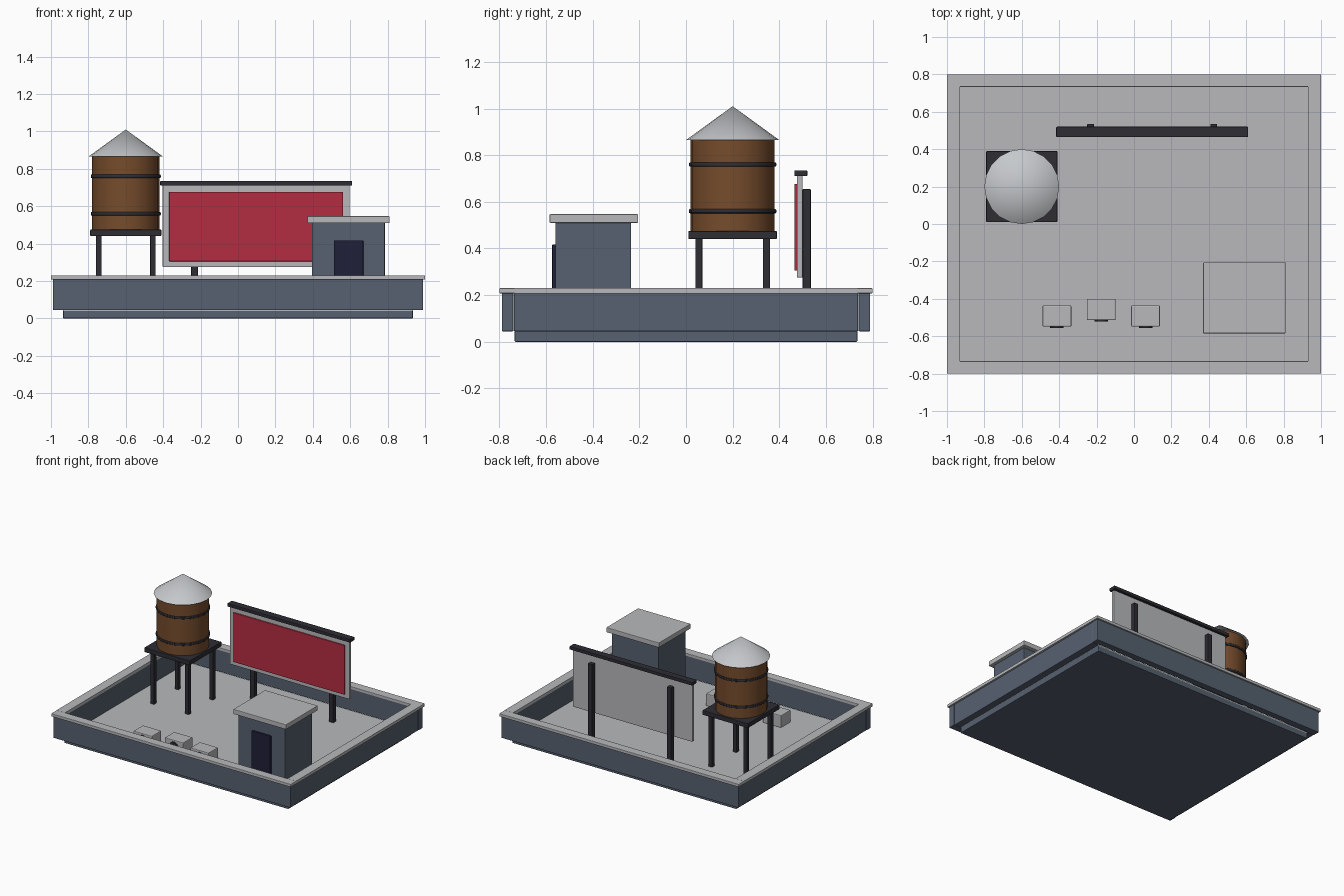
import bpy
import math

old = bpy.data.objects.get("Cube")
if old:
    bpy.data.objects.remove(old, do_unlink=True)


def material(name, r, g, b):
    m = bpy.data.materials.new(name)
    m.use_nodes = True
    m.diffuse_color = (r, g, b, 1)
    bsdf = next(n for n in m.node_tree.nodes if n.type == 'BSDF_PRINCIPLED')
    bsdf.inputs["Base Color"].default_value = (r, g, b, 1)
    return m


SLATE = material("slate_blue", 0.093, 0.12, 0.16)
GREY = material("light_grey", 0.48, 0.485, 0.50)
METAL = material("pale_metal", 0.56, 0.58, 0.60)
DARK = material("dark_iron", 0.026, 0.026, 0.034)
WOOD = material("brown_wood", 0.18, 0.072, 0.025)
RED = material("billboard_red", 0.45, 0.026, 0.052)
NAVY = material("door_navy", 0.014, 0.014, 0.042)


def box(name, x, y, z, mat, bevel=0.004):
    """Box from (low, high) ranges on each axis, with softened edges."""
    bpy.ops.mesh.primitive_cube_add(
        size=1, location=[(a + b) / 2 for a, b in (x, y, z)])
    ob = bpy.context.object
    ob.name = name
    ob.scale = [b - a for a, b in (x, y, z)]
    bpy.ops.object.transform_apply(location=False, rotation=False, scale=True)
    ob.data.materials.append(mat)
    if bevel:
        mod = ob.modifiers.new("soft_edges", 'BEVEL')
        mod.width = bevel
        mod.segments = 2
    return ob


def round_part(name, centre, low_r, high_r, depth, mat, sides=20, tilt=0):
    """Cylinder or cone centred on a point."""
    bpy.ops.mesh.primitive_cone_add(
        vertices=sides, radius1=low_r, radius2=high_r, depth=depth,
        location=centre, rotation=(tilt, 0, 0))
    ob = bpy.context.object
    ob.name = name
    ob.data.materials.append(mat)
    bpy.ops.object.shade_smooth_by_angle(angle=math.radians(40))
    return ob


def around(c, half):
    return (c - half, c + half)


FLOOR = 0.045

# Base slab and roof deck
box("base_slab", (-0.935, 0.935), (-0.735, 0.735), (0, FLOOR), SLATE)
box("roof_deck", (-0.932, 0.932), (-0.735, 0.735), (0.04, 0.049), GREY, 0)

# Parapet walls with caps
for side, tag in ((-1, "front"), (1, "back")):
    box(tag + "_wall", (-0.99, 0.99), around(side * 0.765, 0.025),
        (FLOOR, 0.21), SLATE)
    box(tag + "_wall_cap", (-1, 1), around(side * 0.7665, 0.0335),
        (0.208, 0.23), GREY, 0.003)
for side, tag in ((-1, "right"), (1, "left")):
    box(tag + "_wall", around(side * 0.96, 0.027), (-0.738, 0.738),
        (FLOOR, 0.21), SLATE)
    box(tag + "_wall_cap", around(side * 0.9645, 0.0355), (-0.735, 0.735),
        (0.208, 0.23), GREY, 0)

# Water tower
TX, TY = -0.6, 0.2
for i in (-1, 1):
    for j in (-1, 1):
        box("tower_leg", around(TX + i * 0.145, 0.015),
            around(TY + j * 0.145, 0.015), (FLOOR, 0.445), DARK, 0.003)
box("tower_platform", around(TX, 0.19), around(TY, 0.19), (0.44, 0.475), DARK)
round_part("tank", (TX, TY, 0.67), 0.18, 0.18, 0.39, WOOD)
for z in (0.56, 0.76):
    band = round_part("tank_band", (TX, TY, z), 0.187, 0.187, 0.018, DARK)
    soft = band.modifiers.new("soft_edges", 'BEVEL')
    soft.width = 0.004
    soft.segments = 2
round_part("tank_roof", (TX, TY, 0.9375), 0.2, 0, 0.145, METAL)

# Billboard
BX = 0.097
box("billboard_panel", around(BX, 0.5), (0.475, 0.5), (0.275, 0.715), GREY)
box("billboard_face", around(BX, 0.465), (0.465, 0.477), (0.305, 0.677), RED, 0.003)
box("billboard_top_rail", around(BX, 0.513), (0.465, 0.52), (0.71, 0.735), DARK)
for x in (-0.232, 0.427):
    box("billboard_post", around(x, 0.018), (0.5, 0.535), (FLOOR, 0.655), DARK)

# Stair hut
box("hut_walls", (0.395, 0.785), (-0.56, -0.235), (FLOOR, 0.515), SLATE)
box("hut_roof", (0.37, 0.81), (-0.585, -0.205), (0.51, 0.547), GREY)
box("hut_door", (0.513, 0.67), (-0.574, -0.555), (FLOOR, 0.418), NAVY)

# Rooftop air units with a fan disc on the front
for x, y in ((-0.412, -0.492), (-0.175, -0.457), (0.062, -0.492)):
    box("air_unit", around(x, 0.077), around(y, 0.057), (FLOOR, 0.14), GREY, 0.006)
    round_part("air_unit_fan", (x, y - 0.058, 0.092), 0.036, 0.036, 0.012,
               DARK, 16, math.pi / 2)
